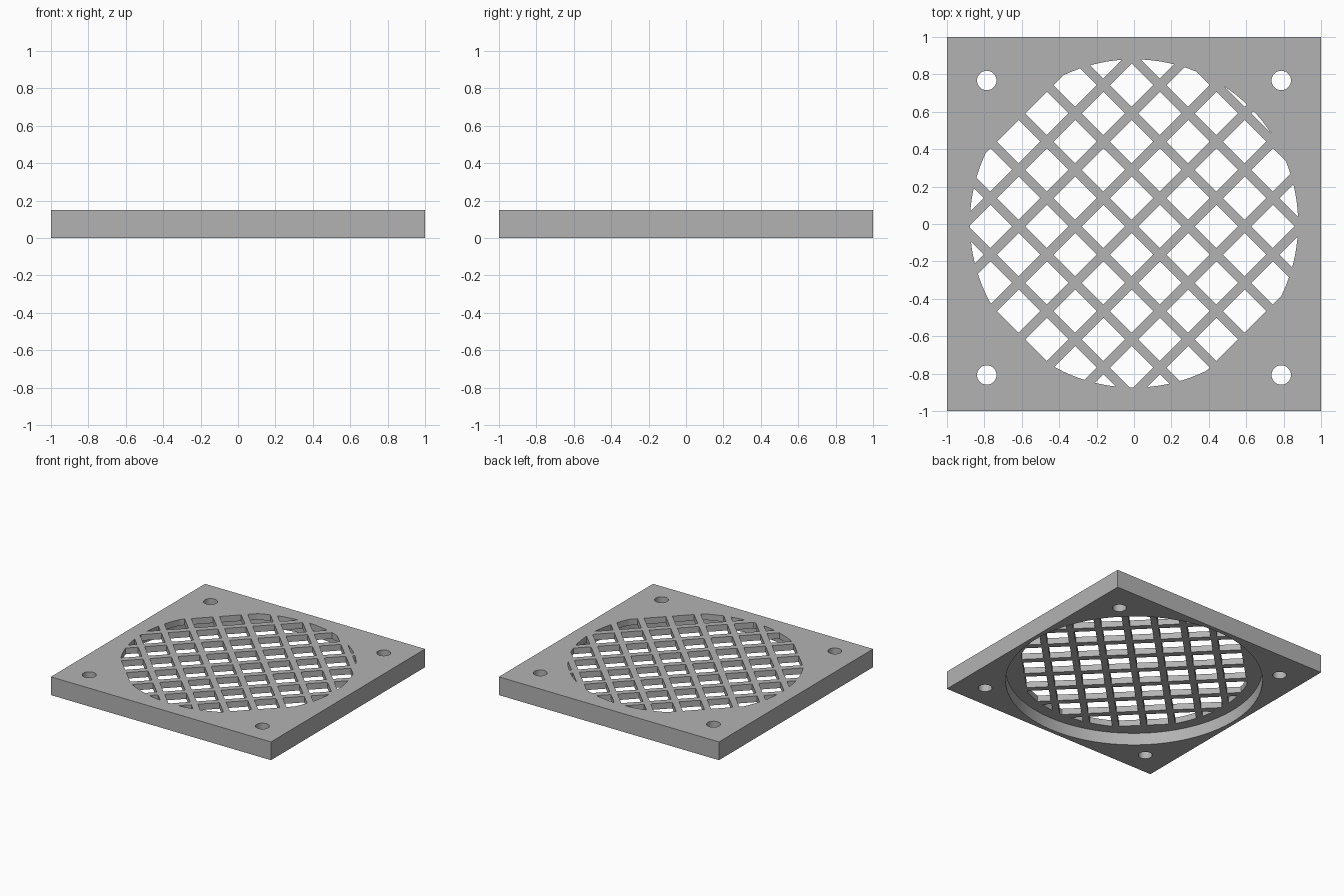
import bpy
import math
from mathutils import Matrix

cube = bpy.data.objects.get("Cube")
if cube:
    bpy.data.objects.remove(cube, do_unlink=True)

THICK, FLOOR = 0.15, 0.1              # plate height, underside recess depth
PITCH, BAR = 0.2135, 0.05             # lattice spacing and bar width
LATTICE_X = LATTICE_Y = -0.013        # lattice crossing point

grey = bpy.data.materials.new("grey_plastic")
grey.use_nodes = True
grey.diffuse_color = (0.45, 0.45, 0.45, 1)
grey.node_tree.nodes["Principled BSDF"].inputs["Base Color"].default_value = grey.diffuse_color


def box(name, x, y, z0, z1, sx, sy, turn=0):
    bpy.ops.mesh.primitive_cube_add(size=1)
    ob = bpy.context.object
    ob.name = name
    ob.data.transform(Matrix.Translation((x, y, (z0 + z1) / 2))
                      @ Matrix.Rotation(turn, 4, "Z")
                      @ Matrix.Diagonal((sx, sy, z1 - z0, 1)))
    return ob


def cylinder(name, x, y, z0, z1, radius, sides):
    bpy.ops.mesh.primitive_cylinder_add(vertices=sides, radius=radius, depth=z1 - z0)
    ob = bpy.context.object
    ob.name = name
    ob.data.transform(Matrix.Translation((x, y, (z0 + z1) / 2)))
    return ob


def join(name, parts):
    bpy.ops.object.select_all(action="DESELECT")
    for ob in parts:
        ob.select_set(True)
    bpy.context.view_layer.objects.active = parts[0]
    bpy.ops.object.join()
    parts[0].name = name
    return parts[0]


def combine(target, cutter, operation):
    """Apply an exact boolean, then discard the cutter."""
    cutter.hide_render = True
    mod = target.modifiers.new("cut", "BOOLEAN")
    mod.operation, mod.solver, mod.object = operation, "EXACT", cutter
    bpy.ops.object.select_all(action="DESELECT")
    target.select_set(True)
    bpy.context.view_layer.objects.active = target
    bpy.ops.object.modifier_apply(modifier=mod.name)
    bpy.data.objects.remove(cutter, do_unlink=True)


# Square plate with a round recess underneath
plate = box("grille_plate", 0, 0, 0, THICK, 2, 2)
combine(plate, cylinder("recess", 0, 0, -0.1, FLOOR, 0.967, 128), "DIFFERENCE")

# Screw holes in the corners
holes = [cylinder("screw_hole", sx * 0.787, -0.02 + sy * 0.787, -0.1, 0.3, 0.052, 32)
         for sx in (-1, 1) for sy in (-1, 1)]
combine(plate, join("screw_holes", holes), "DIFFERENCE")

# Diamond openings, trimmed to a circle, leave the crossed bars behind
cells = []
diag = math.sqrt(0.5)
for i in range(-6, 6):
    for j in range(-6, 6):
        u, v = (i + 0.5) * PITCH, (j + 0.5) * PITCH
        x, y = LATTICE_X + (u - v) * diag, LATTICE_Y + (u + v) * diag
        if math.hypot(x, y) < 1.05:
            cells.append(box("opening", x, y, 0.05, 0.2, PITCH - BAR, PITCH - BAR, math.pi / 4))
openings = join("openings", cells)
combine(openings, cylinder("rim", 0, 0.003, 0, 0.3, 0.877, 128), "INTERSECT")
combine(plate, openings, "DIFFERENCE")

# Finish
plate.data.materials.clear()
plate.data.materials.append(grey)
bpy.ops.object.shade_smooth_by_angle(angle=math.radians(30))
